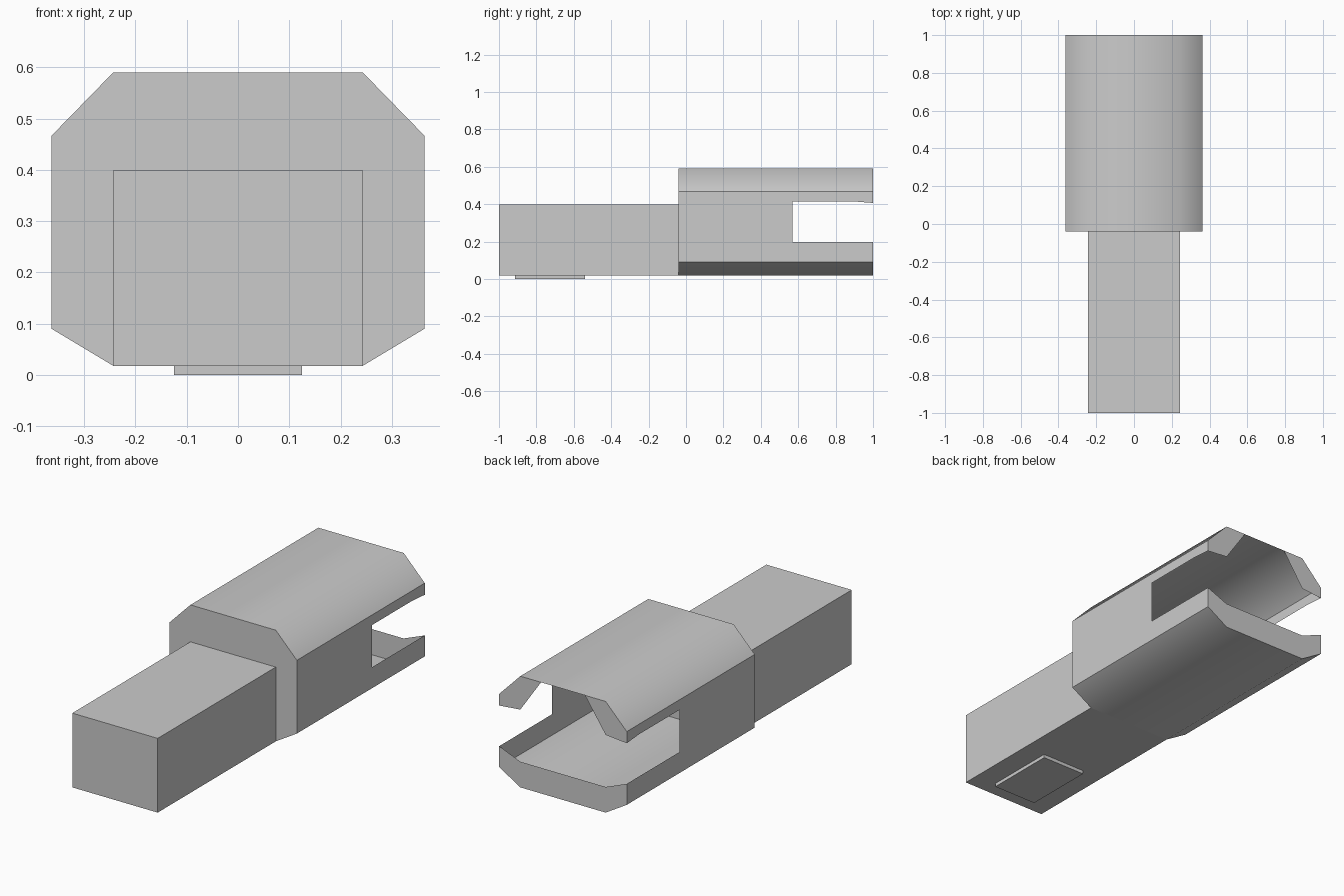
import bpy, bmesh

if "Cube" in bpy.data.objects:
    bpy.data.objects.remove(bpy.data.objects["Cube"])

Y0, Y1 = -0.04, 1.0


def mesh_object(name, polys, sharp=None):
    """Build one welded object from a list of polygons."""
    bm = bmesh.new()
    for poly in polys:
        bm.faces.new([bm.verts.new(p) for p in poly])
    bmesh.ops.remove_doubles(bm, verts=bm.verts, dist=0.0005)
    bmesh.ops.recalc_face_normals(bm, faces=bm.faces)
    if sharp:
        for f in bm.faces:
            f.smooth = True
        for e in bm.edges:
            e.smooth = not sharp(e)
    me = bpy.data.meshes.new(name)
    bm.to_mesh(me)
    bm.free()
    ob = bpy.data.objects.new(name, me)
    bpy.context.collection.objects.link(ob)
    return ob


def box(name, x, y, z):
    bpy.ops.mesh.primitive_cube_add(
        size=1, location=(0, (y[0] + y[1]) / 2, (z[0] + z[1]) / 2))
    ob = bpy.context.object
    ob.name = name
    ob.scale = (2 * x, y[1] - y[0], z[1] - z[0])
    bpy.ops.object.transform_apply(location=False, rotation=False, scale=True)
    return ob


def both(half):
    """Mirror a half outline across x = 0 into a closed outline."""
    return half + [(-x, z) for x, z in reversed(half)]


def at_y(outline, y):
    return [(x, y, z) for x, z in outline]


# Hollow sheet housing: chamfered section, slotted sides, notched rear cap
W, C = 0.363, 0.243
section = both([(C, 0.018), (W, 0.09), (W, 0.467), (C, 0.59)])
slotted_side = [(Y0, 0.467), (Y0, 0.09), (Y1, 0.09), (Y1, 0.198),
                (0.57, 0.198), (0.57, 0.415), (0.9, 0.415),
                (Y1, 0.407), (Y1, 0.467)]
upper_jaw = [(W, 0.407), (W, 0.467), (C, 0.59), (0.125, 0.59), (C, 0.418)]

polys = [at_y(section, Y0)]
for i, a in enumerate(section):
    b = section[(i + 1) % len(section)]
    if a[0] != b[0]:
        quad = [(*a, Y0), (*b, Y0), (*b, Y1), (*a, Y1)]
        polys.append([(x, y, z) for x, z, y in quad])
for s in (1, -1):
    polys.append([(s * W, y, z) for y, z in slotted_side])
    polys.append(at_y([(s * x, z) for x, z in upper_jaw], Y1))
polys.append(at_y(both([(C, 0.018), (W, 0.09), (W, 0.198), (C, 0.15)]), Y1))


def housing_sharp(e):
    ys = [v.co.y for v in e.verts]
    on_side = all(abs(abs(v.co.x) - W) < 0.001 for v in e.verts)
    return on_side or abs(ys[0] - ys[1]) < 0.001


mesh_object("housing", polys, housing_sharp)

# Front block and the thin pad under it
box("front_block", C, (-1.0, Y0), (0.018, 0.40))
box("bottom_pad", 0.125, (-0.915, -0.54), (0.0, 0.018))
